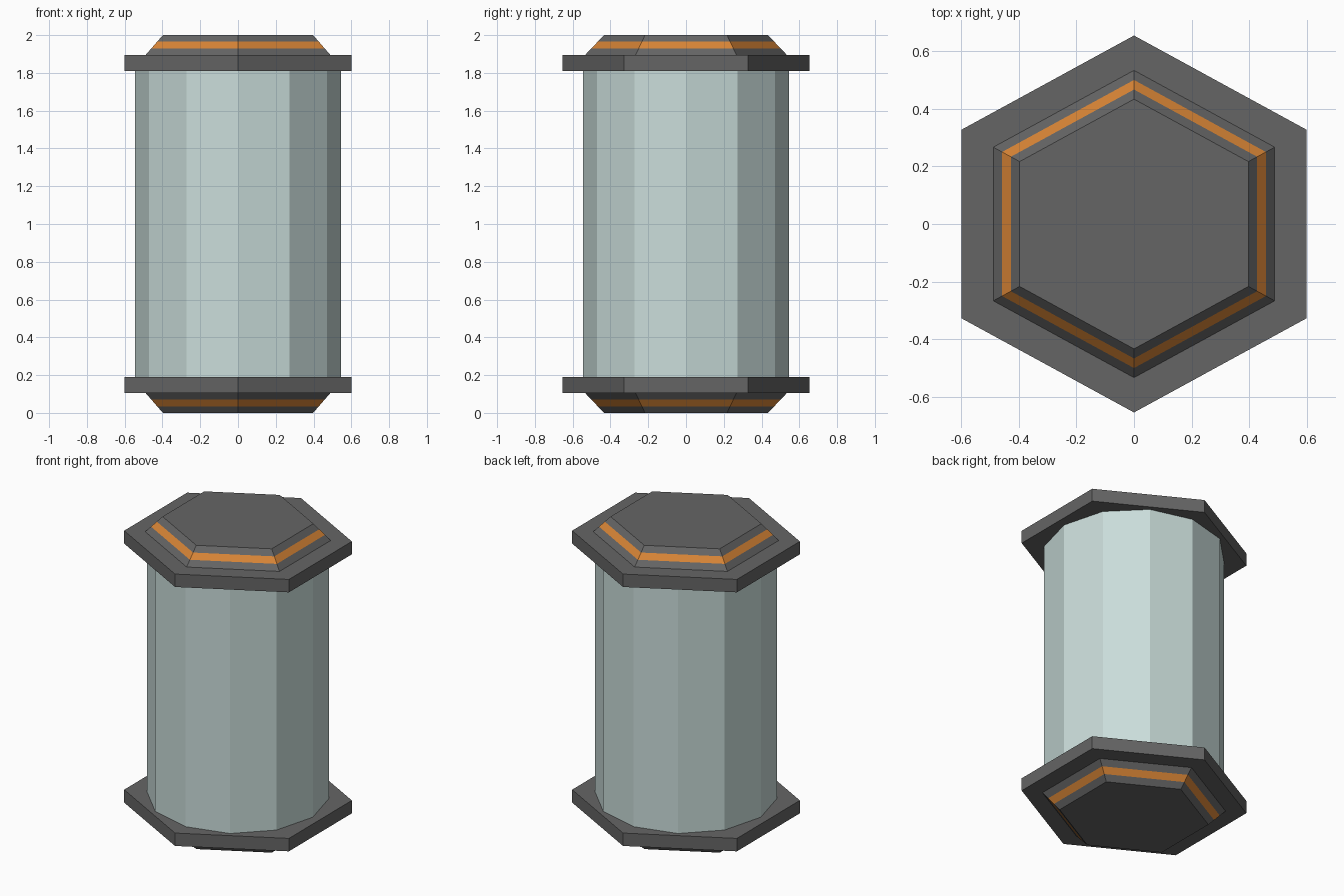
import bpy, bmesh, math

if "Cube" in bpy.data.objects:
    bpy.data.objects.remove(bpy.data.objects["Cube"])


def material(name, rgb):
    m = bpy.data.materials.new(name)
    m.diffuse_color = (*rgb, 1)
    m.use_nodes = True
    m.node_tree.nodes["Principled BSDF"].inputs["Base Color"].default_value = m.diffuse_color
    return m


grey = material("dark grey", (0.13, 0.13, 0.13))
orange = material("orange", (0.69, 0.235, 0.037))
pale = material("pale glass green", (0.59, 0.72, 0.70))


def stack(name, sides, rings, mats, bands=None):
    """Loft regular rings (x radius, y radius, z), bottom to top, with end caps.
    bands gives the material index of each wall between rings."""
    bm = bmesh.new()
    loops = []
    for rx, ry, z in rings:
        loops.append([bm.verts.new((rx * math.sin(2 * math.pi * i / sides),
                                    ry * math.cos(2 * math.pi * i / sides), z))
                      for i in range(sides)])
    for k in range(len(loops) - 1):
        a, b = loops[k], loops[k + 1]
        for i in range(sides):
            j = (i + 1) % sides
            f = bm.faces.new((a[i], a[j], b[j], b[i]))
            f.material_index = bands[k] if bands else 0
    bm.faces.new(loops[0])
    bm.faces.new(loops[-1])
    bmesh.ops.recalc_face_normals(bm, faces=bm.faces[:])
    me = bpy.data.meshes.new(name)
    bm.to_mesh(me)
    bm.free()
    for m in mats:
        me.materials.append(m)
    ob = bpy.data.objects.new(name, me)
    bpy.context.collection.objects.link(ob)
    return ob


# Twelve-sided body
stack("body", 12, [(0.545, 0.545, 0.19), (0.545, 0.545, 1.81)], [pale])

STRETCH = 0.6 / (0.655 * math.cos(math.pi / 6))  # hexagons are slightly wide in x


def end_z(z, top):
    return 2 - z if top else z


for top in (False, True):
    label = "top" if top else "bottom"
    # Hexagonal flange
    stack(label + "_flange", 6,
          [(0.655 * STRETCH, 0.655, end_z(z, top)) for z in (0.105, 0.19)], [grey])
    # Bevelled cap with an orange stripe in the middle third of its slope
    rings = []
    for t in (0, 1 / 3, 2 / 3, 1):
        r = 0.434 + 0.1 * t
        rings.append((r * STRETCH, r, end_z(0.105 * t, top)))
    stack(label + "_cap", 6, rings, [grey, orange], [0, 1, 0])
